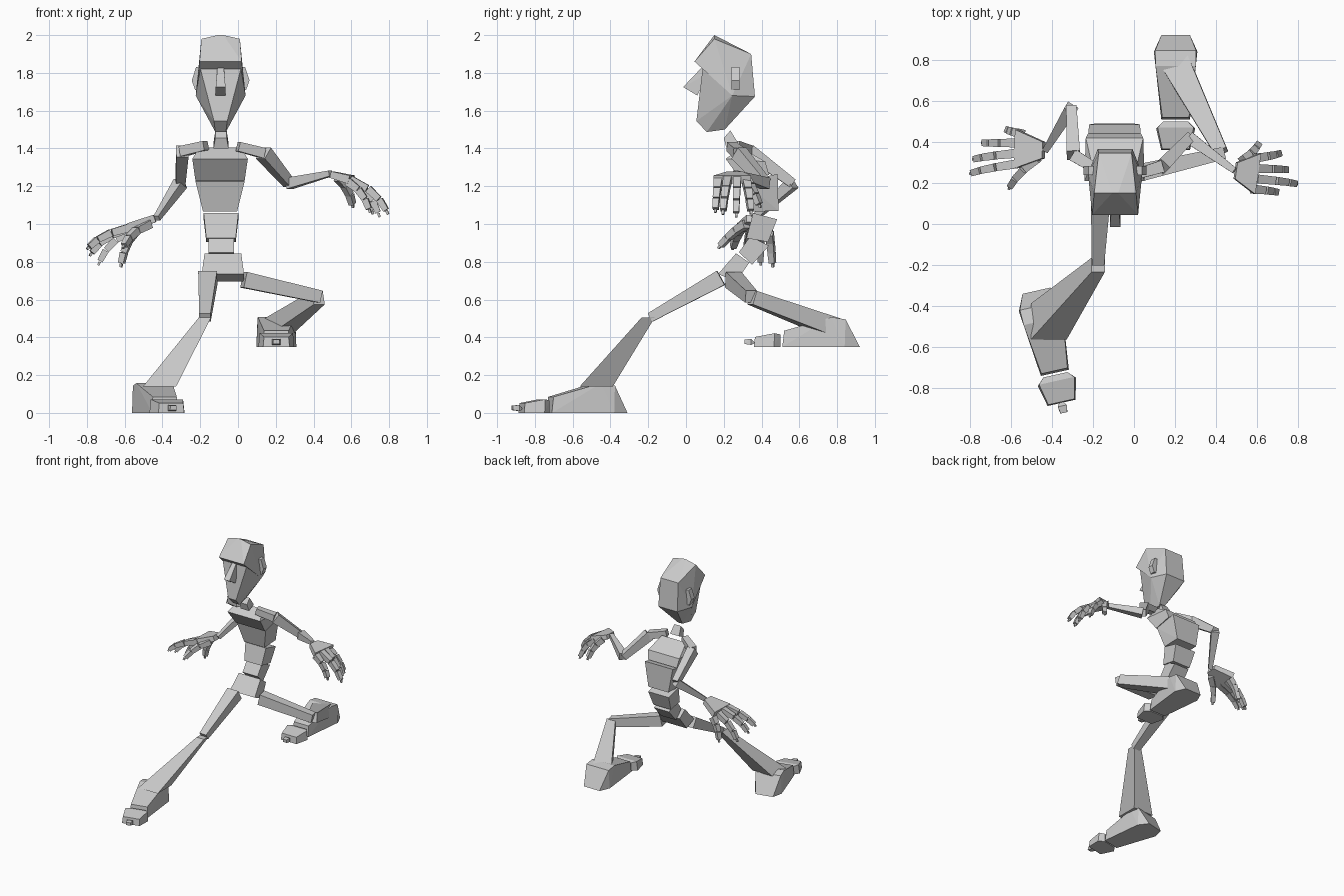
import bpy, bmesh
from mathutils import Vector, Matrix


def hull(name, pts):
    bm = bmesh.new()
    for p in pts:
        bm.verts.new(p)
    res = bmesh.ops.convex_hull(bm, input=bm.verts)
    junk = {v for v in res["geom_interior"] + res["geom_unused"] if isinstance(v, bmesh.types.BMVert)}
    bmesh.ops.delete(bm, geom=list(junk), context='VERTS')
    bmesh.ops.dissolve_limit(bm, angle_limit=0.03, verts=bm.verts, edges=bm.edges)
    bmesh.ops.recalc_face_normals(bm, faces=bm.faces)
    me = bpy.data.meshes.new(name)
    bm.to_mesh(me)
    bm.free()
    ob = bpy.data.objects.new(name, me)
    bpy.context.collection.objects.link(ob)
    return ob


def mirrored(name, cx, half):
    """Hull of (half width, y, z) points mirrored about x = cx."""
    return hull(name, [(cx + s * w, y, z) for w, y, z in half for s in (-1, 1)])


def limb(name, a, b, s0, s1, flat=False):
    """Tapered four-sided bar from a to b; flat keeps the ends level."""
    a, b = Vector(a), Vector(b)
    d = (b - a).normalized()
    u = d.cross(Vector((0, 0, 1)))
    u = u.normalized() if u.length > 0.01 else Vector((1, 0, 0))
    v = u.cross(d).normalized()
    if flat:
        u, v = Vector((1, 0, 0)), Vector((0, 1, 0))
    return hull(name, [c + u * i * w / 2 + v * j * h / 2
                       for c, (w, h) in ((a, s0), (b, s1))
                       for i in (-1, 1) for j in (-1, 1)])


# Head: skull with overhanging brow, then the tapering face
HX = -0.092
cheek, nape = (.132, .245, 1.68), (.085, .365, 1.675)
mirrored("skull", HX, [(.112, .045, 1.86), (.115, .085, 1.835), (.102, .15, 1.98), (.015, .15, 2.0),
                       (.08, .345, 1.9), cheek, nape])
mirrored("face", HX, [(.112, .09, 1.84), cheek, nape, (.035, .055, 1.545),
                      (.028, .11, 1.487), (.02, .205, 1.5)])
mirrored("nose", HX, [(.017, .085, 1.83), (.026, -.015, 1.725), (.026, .06, 1.68), (.02, .12, 1.8)])
for s, side in ((-1, "right"), (1, "left")):
    hull(side + "_ear", [(HX + s * x, y, z) for x, z in ((.105, 1.83), (.13, 1.83), (.153, 1.76), (.135, 1.71), (.115, 1.71))
                         for y in (.24, .282)])

# Torso: stacked blocks along a curved spine
mirrored("neck", -.09, [(.03, .2, 1.455), (.03, .235, 1.495), (.04, .215, 1.4), (.04, .275, 1.43)])
mirrored("chest", -.095, [(.147, .21, 1.345), (.11, .29, 1.405), (.13, .295, 1.228),
                          (.14, .42, 1.33), (.13, .44, 1.26)])
mirrored("abdomen", -.095, [(.13, .305, 1.225), (.09, .345, 1.065), (.125, .485, 1.265), (.09, .49, 1.07)])
mirrored("waist", -.09, [(.092, .355, 1.058), (.092, .482, 1.025), (.078, .435, .905), (.078, .32, .925)])
mirrored("lower_spine", -.088, [(.067, .34, .935), (.067, .44, .885), (.067, .35, .785), (.067, .28, .85)])
mirrored("hips", -.08, [(.097, .265, .845), (.097, .335, .795), (.112, .265, .695), (.112, .17, .735)])

# Arms
arms = {"left": [(0, .24, 1.41), (.135, .28, 1.375), (.27, .42, 1.215), (.49, .26, 1.268)],
        "right": [(-.17, .26, 1.415), (-.295, .335, 1.385), (-.305, .565, 1.215), (-.43, .36, 1.03)]}
for side, (collar, shoulder, elbow, wrist) in arms.items():
    limb(side + "_collar", collar, shoulder, (.05, .05), (.06, .055))
    limb(side + "_upper_arm", shoulder, elbow, (.065, .075), (.05, .05))
    limb(side + "_forearm", elbow, wrist, (.06, .06), (.03, .03))


# Hands: palm plus curled fingers of three blocks and a claw
def finger(name, base, tip, w=.044):
    a, c = Vector(base), Vector(tip)
    m = Vector((a.x + .75 * (c.x - a.x), (a.y + c.y) / 2, a.z + .3 * (c.z - a.z)))
    pts = [a * (1 - t) ** 2 + m * 2 * t * (1 - t) + c * t * t for t in (0, .36, .66, .92, 1)]
    for i in range(4):
        p, q = pts[i], pts[i + 1]
        k = .014 if i == 3 else w * (1 - .1 * i)
        limb(f"{name}_{i + 1}", p, p.lerp(q, .94), (k, k), (k * .88, k * .85))


limb("right_palm", (-.44, .36, 1.03), (-.575, .365, .98), (.08, .04), (.19, .05))
limb("left_palm", (.495, .26, 1.262), (.60, .245, 1.235), (.08, .035), (.2, .045))
digits = {"right": [((-.56, .295, .985), (-.80, .245, .865)), ((-.57, .345, .98), (-.785, .315, .83)),
                    ((-.565, .395, .965), (-.74, .395, .78)), ((-.55, .44, .95), (-.62, .46, .77)),
                    ((-.47, .32, 1.0), (-.61, .17, .87))],
          "left": [((.58, .17, 1.225), (.70, .155, 1.06)), ((.595, .22, 1.235), (.795, .195, 1.05)),
                   ((.595, .27, 1.235), (.75, .265, 1.035)), ((.585, .32, 1.225), (.715, .345, 1.05)),
                   ((.53, .31, 1.245), (.61, .395, 1.085))]}
for side, row in digits.items():
    for n, (b, t) in enumerate(row):
        finger(f"{side}_{'thumb' if n == 4 else 'finger_' + str(n + 1)}", b, t)

# Legs: slim thighs, shins flaring to the ankle
limb("right_thigh", (-.16, .185, .715), (-.175, -.19, .505), (.1, .085), (.06, .05))
limb("right_shin", (-.175, -.2, .505), (-.415, -.475, .14), (.065, .07), (.175, .175), flat=True)
limb("left_thigh", (.03, .25, .705), (.435, .345, .615), (.085, .085), (.06, .065))
limb("left_shin", (.425, .35, .61), (.205, .78, .45), (.065, .075), (.14, .1))


# Feet: wedge, toe block and claw, modelled from the heel forward
def foot(side, heel, turn):
    place = Matrix.Translation(heel) @ Matrix.Rotation(turn, 4, 'Z')
    parts = {"foot": [(.07, 0, 0), (.106, -.08, 0), (.07, -.41, 0), (.1, -.075, .145),
                      (.098, -.15, .157), (.065, -.40, .085)],
             "toe": [(.06, -.42, 0), (.095, -.455, 0), (.07, -.56, 0), (.06, -.42, .065),
                     (.088, -.45, .072), (.065, -.555, .052)],
             "claw": [(.01, -.555, .02), (.022, -.575, .01), (.018, -.61, .015), (.022, -.575, .042),
                      (.016, -.61, .038)]}
    for part, pts in parts.items():
        mirrored(f"{side}_{part}", 0, pts).matrix_world = place


foot("left", (.203, .92, .35), 0)
foot("right", (-.475, -.325, 0), .22)
